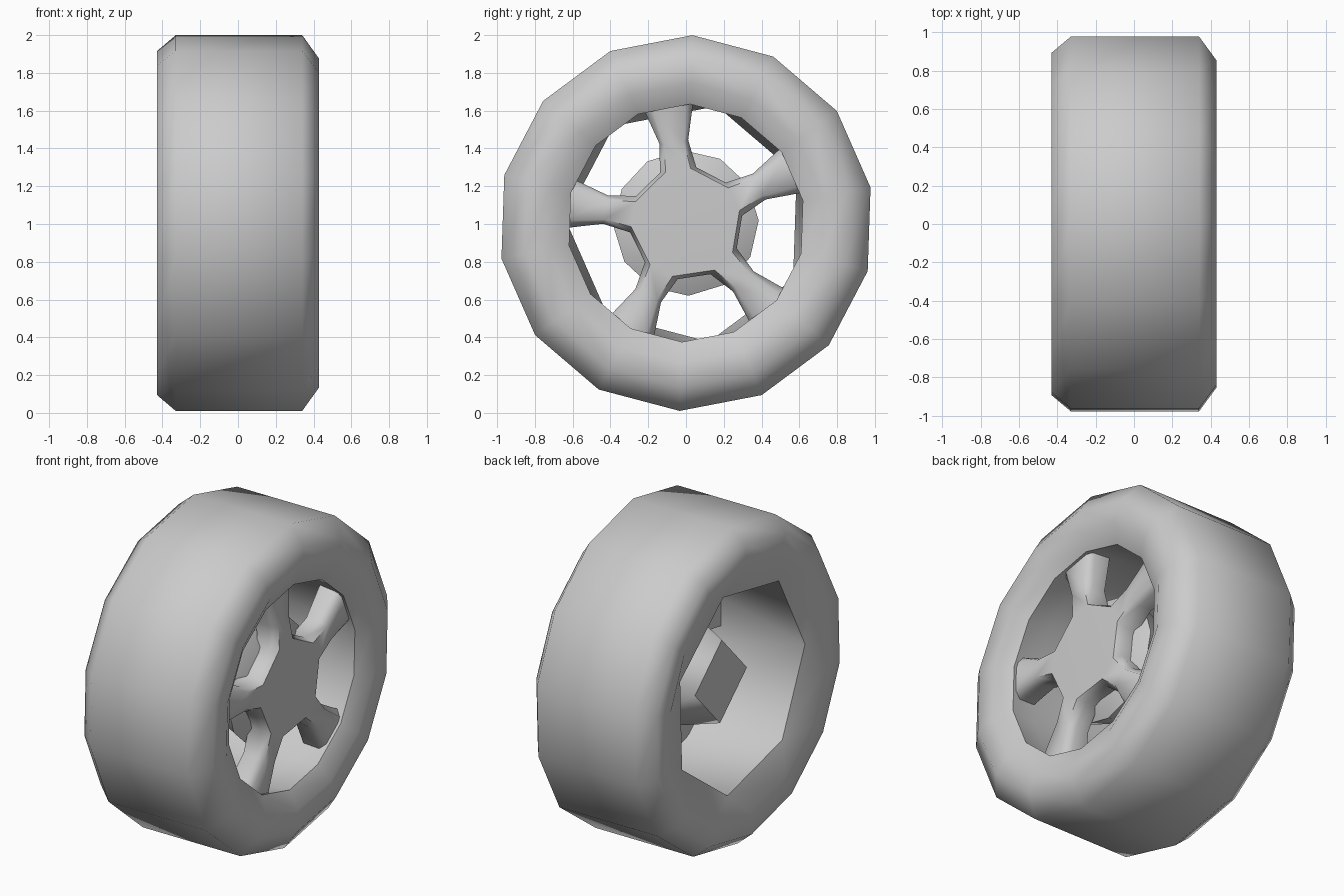
import bpy, bmesh
from math import sin, cos, radians

cube = bpy.data.objects.get("Cube")
if cube:
    bpy.data.objects.remove(cube)

CENTRE_Z = 1.005

grey = bpy.data.materials.new("plain_grey")
grey.use_nodes = True
GREY = (0.6, 0.6, 0.6, 1)
grey.diffuse_color = GREY
grey.node_tree.nodes["Principled BSDF"].inputs["Base Color"].default_value = GREY


def polar(x, r, deg):
    """Point at a given radius and angle around the axle (x axis)."""
    return (x, r * cos(radians(deg)), CENTRE_Z + r * sin(radians(deg)))


def ring(x, r, sides, phase, group=1):
    """Polygon ring; groups of neighbouring points merge into one corner."""
    step = 360 / sides
    return [polar(x, r, phase + step * (i // group * group + (group - 1) / 2))
            for i in range(sides)]


def skin(bm, rings, closed=False):
    """Join successive rings with quads."""
    loops = [[bm.verts.new(p) for p in pts] for pts in rings]
    pairs = list(zip(loops, loops[1:]))
    if closed:
        pairs.append((loops[-1], loops[0]))
    for a, b in pairs:
        for i in range(len(a)):
            j = (i + 1) % len(a)
            bm.faces.new((a[i], a[j], b[j], b[i]))
    return loops


def finish(name, bm, angle):
    bmesh.ops.remove_doubles(bm, verts=bm.verts[:], dist=0.0005)
    bmesh.ops.recalc_face_normals(bm, faces=bm.faces[:])
    mesh = bpy.data.meshes.new(name)
    bm.to_mesh(mesh)
    bm.free()
    mesh.materials.append(grey)
    obj = bpy.data.objects.new(name, mesh)
    bpy.context.collection.objects.link(obj)
    bpy.ops.object.select_all(action='DESELECT')
    obj.select_set(True)
    bpy.context.view_layer.objects.active = obj
    bpy.ops.object.shade_smooth_by_angle(angle=radians(angle))


# Tyre and barrel: 14 sides, collapsing to 7 at the back opening
profile = [(0.37, 0.63, 1), (0.43, 0.74, 1), (0.43, 0.87, 1), (0.34, 0.995, 1),
           (-0.33, 0.995, 1), (-0.43, 0.91, 1), (-0.43, 0.78, 1),
           (-0.37, 0.64, 2), (0.2, 0.65, 1)]
bm = bmesh.new()
skin(bm, [ring(x, r, 14, 10.9, g) for x, r, g in profile], closed=True)
finish("tyre", bm, 62)

# Hub: 12 sides in front, tapering to a four-cornered back
bm = bmesh.new()
loops = skin(bm, [ring(0.3, 0.2, 12, -28), ring(0.2, 0.385, 12, -28),
                  ring(-0.24, 0.255, 12, -28, 3)])
for loop in (loops[0], loops[-1]):
    bm.faces.new(loop)
finish("hub", bm, 35)


# Five-spoke star
def star(x_centre, x_tip, width):
    """Outline of the star: valley, waist and tip on both sides of each spoke."""
    pts = []
    for k in range(5):
        a = 26.5 + 72 * k
        for r, half, x in ((0.3, -19, x_centre), (0.44, -10, x_centre), (0.66, -12, x_tip),
                           (0.66, 12, x_tip), (0.44, 10, x_centre), (0.3, 19, x_centre)):
            pts.append(polar(x, r - 0.03 * (1 - width), a + half * width))
    return pts


def cap(bm, loop, x):
    """Close one side of the star with a fan and spoke strips."""
    mid = bm.verts.new((x, 0, CENTRE_Z))
    for k in range(5):
        v0, m0, t0, t1, m1, v1 = loop[6 * k:6 * k + 6]
        bm.faces.new((mid, v0, v1))
        bm.faces.new((mid, v1, loop[(6 * k + 6) % 30]))
        bm.faces.new((v0, m0, m1, v1))
        bm.faces.new((m0, t0, t1, m1))


bm = bmesh.new()
loops = skin(bm, [star(0.36, 0.35, 0.7), star(0.31, 0.32, 1), star(0.22, 0.2, 0.9)])
cap(bm, loops[0], 0.37)
cap(bm, loops[-1], 0.22)
finish("spokes", bm, 60)
